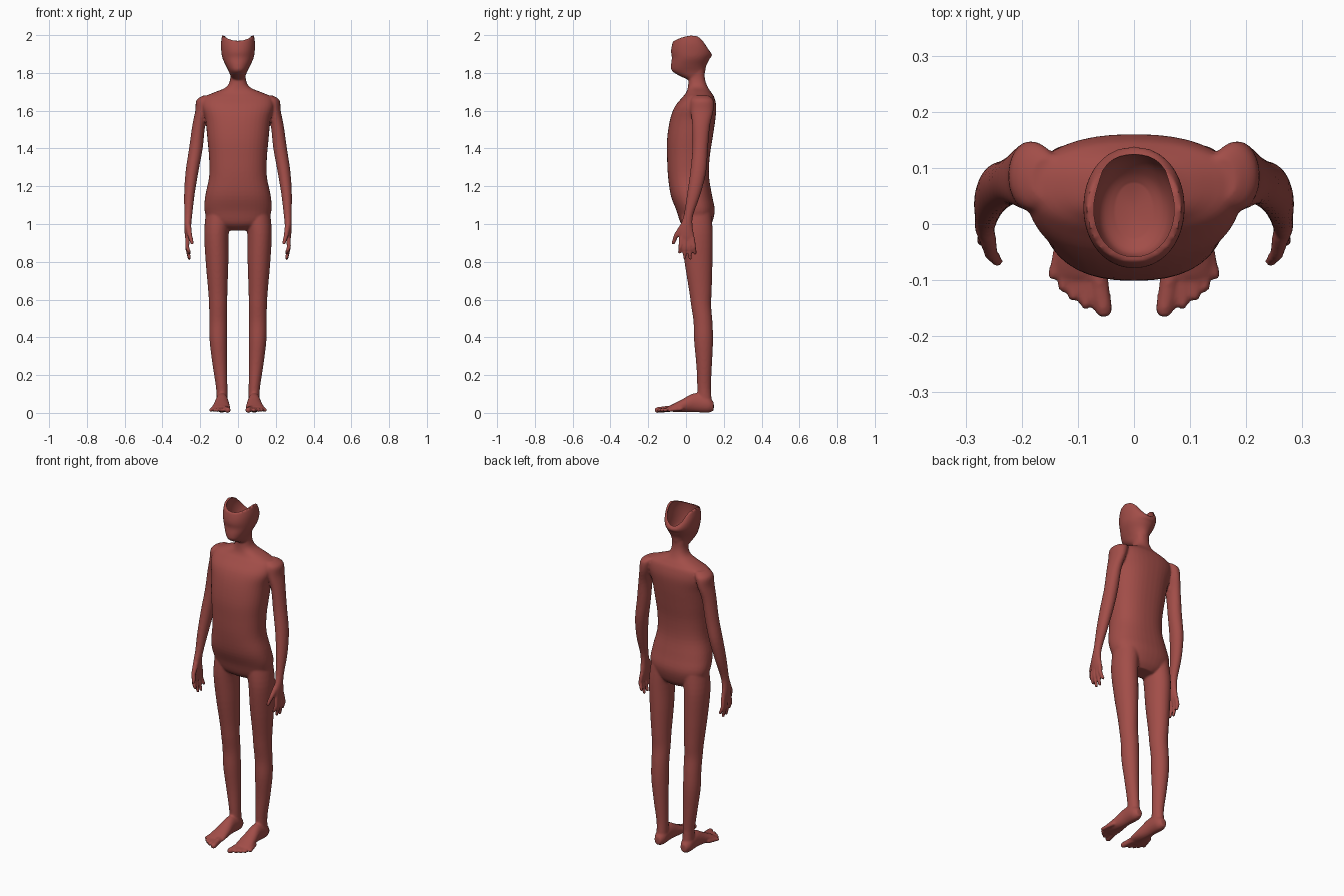
import bpy, bmesh, math
from mathutils import Vector

if "Cube" in bpy.data.objects:
    bpy.data.objects.remove(bpy.data.objects["Cube"])

N = 40


def smooth_rows(rows, steps=4):
    out = []
    for i in range(len(rows) - 1):
        p0, p1, p2 = rows[max(i - 1, 0)], rows[i], rows[i + 1]
        p3 = rows[min(i + 2, len(rows) - 1)]
        for s in range(steps):
            t = s / steps
            out.append([0.5 * (2 * b + (c - a) * t + (2 * a - 5 * b + 4 * c - d) * t * t
                               + (3 * b - a - 3 * c + d) * t ** 3)
                        for a, b, c, d in zip(p0, p1, p2, p3)])
    out.append(list(rows[-1]))
    return out


def loft(bm, rows, axis='Z', power=2.0):
    """rows: centre x, y, z and the two half sizes of each ring"""
    rings, new = [], []
    for cx, cy, cz, a, b in smooth_rows(rows):
        ring = []
        for k in range(N):
            t = 2 * math.pi * k / N
            c, s = math.cos(t), math.sin(t)
            u = a * math.copysign(abs(c) ** (2 / power), c)
            v = b * math.copysign(abs(s) ** (2 / power), s)
            co = (cx + u, cy + v, cz) if axis == 'Z' else (cx + u, cy, cz + v)
            ring.append(bm.verts.new(co))
        rings.append(ring)
        new += ring
    faces = []
    for r0, r1 in zip(rings, rings[1:]):
        for k in range(N):
            j = (k + 1) % N
            faces.append(bm.faces.new((r0[k], r0[j], r1[j], r1[k])))
    for ring in (rings[0], rings[-1]):
        mid = bm.verts.new(sum((v.co for v in ring), Vector()) / N)
        new.append(mid)
        for k in range(N):
            faces.append(bm.faces.new((ring[k], ring[(k + 1) % N], mid)))
    bmesh.ops.recalc_face_normals(bm, faces=faces)
    return new


def capsule(bm, p, q, r0, r1):
    tmp = bmesh.new()
    for c, r in ((p, r0), (q, r1)):
        g = bmesh.ops.create_icosphere(tmp, subdivisions=2, radius=r)
        bmesh.ops.translate(tmp, verts=g['verts'], vec=Vector(c))
    h = bmesh.ops.convex_hull(tmp, input=tmp.verts[:])
    junk = [v for v in tmp.verts if not v.link_faces]
    junk += [v for v in h['geom_interior'] if isinstance(v, bmesh.types.BMVert) and v not in junk]
    bmesh.ops.delete(tmp, geom=junk, context='VERTS')
    bmesh.ops.recalc_face_normals(tmp, faces=tmp.faces[:])
    me = bpy.data.meshes.new("tmp")
    tmp.to_mesh(me)
    tmp.free()
    bm.from_mesh(me)
    bpy.data.meshes.remove(me)


def make(name, bm):
    me = bpy.data.meshes.new(name)
    bm.to_mesh(me)
    bm.free()
    ob = bpy.data.objects.new(name, me)
    bpy.context.collection.objects.link(ob)
    return ob


def bake(ob):
    bpy.ops.object.select_all(action='DESELECT')
    ob.select_set(True)
    bpy.context.view_layer.objects.active = ob
    bpy.ops.object.convert(target='MESH')


def span(rows):
    return [(0, (f + b) / 2, z, w, (b - f) / 2) for z, w, f, b in rows]


bm = bmesh.new()

# torso and neck: height, half width, front y, back y
torso = [(.965, .07, .02, .11), (1.0, .145, -.025, .135), (1.07, .177, -.05, .152),
         (1.15, .173, -.08, .138), (1.25, .153, -.095, .122), (1.35, .153, -.1, .125),
         (1.45, .162, -.1, .14), (1.55, .172, -.085, .155), (1.62, .19, -.06, .16),
         (1.67, .18, -.02, .15), (1.695, .13, .0, .135), (1.725, .062, .01, .115),
         (1.77, .041, .012, .1), (1.83, .045, .0, .1)]
loft(bm, span(torso), power=2.35)

# head, with the rim lower at the brow and at the back
skull = [(1.765, .03, .01, .085), (1.785, .04, -.035, .095), (1.81, .05, -.074, .102),
         (1.84, .065, -.079, .108), (1.88, .083, -.075, .128), (1.92, .089, -.079, .138),
         (1.96, .09, -.076, .134), (2.0, .084, -.068, .118)]
for v in loft(bm, span(skull), power=2.1):
    if v.co.z > 1.88:
        s = math.sin(math.atan2(v.co.y - .03, v.co.x))
        drop = .25 * s * s if s < 0 else .7 * s ** 3
        v.co.z = 1.88 + (v.co.z - 1.88) * (1 - drop)

for m in (1, -1):
    # arms down to the palms
    loft(bm, [(m * x, y, z, a, b) for x, y, z, a, b in [
        (.155, .08, 1.68, .03, .04), (.178, .085, 1.655, .042, .06), (.19, .085, 1.6, .036, .06),
        (.208, .08, 1.52, .034, .047), (.223, .075, 1.4, .036, .041), (.243, .065, 1.28, .034, .042),
        (.257, .042, 1.16, .028, .036), (.263, .014, 1.05, .021, .025), (.266, .002, .99, .018, .033),
        (.266, .004, .935, .015, .04), (.266, .004, .915, .011, .034)]])
    # fingers and thumb
    for y0, y1, z1 in ((-.025, -.034, .85), (-.005, -.007, .822), (.016, .022, .818), (.035, .048, .845)):
        capsule(bm, (m * .266, y0, .925), (m * .27, (y0 + y1) / 2, .88), .0125, .0115)
        capsule(bm, (m * .27, (y0 + y1) / 2, .88), (m * .258, y1, z1), .0115, .009)
    capsule(bm, (m * .262, -.02, .985), (m * .255, -.052, .94), .016, .013)
    capsule(bm, (m * .255, -.052, .94), (m * .243, -.067, .9), .013, .01)
    # legs
    loft(bm, [(m * x, y, z, a, b) for x, y, z, a, b in [
        (.1, .055, 1.06, .07, .08), (.114, .058, .95, .065, .083), (.111, .066, .8, .06, .074),
        (.107, .076, .65, .051, .06), (.105, .08, .57, .048, .053), (.105, .09, .48, .047, .05),
        (.104, .093, .38, .046, .05), (.096, .096, .25, .038, .041), (.086, .096, .13, .03, .036),
        (.084, .1, .05, .03, .038)]])
    # feet and toes
    loft(bm, [(m * x, y, z, a, b) for x, y, z, a, b in [
        (.085, .147, .034, .018, .022), (.085, .115, .045, .033, .044), (.085, .045, .054, .034, .05),
        (.087, -.02, .038, .043, .034), (.09, -.07, .026, .05, .02), (.09, -.095, .02, .045, .014)]], axis='Y')
    for x, y, r in ((.054, -.152, .016), (.086, -.142, .011), (.108, -.129, .0105),
                    (.127, -.112, .01), (.144, -.09, .01)):
        capsule(bm, (m * (x * .7 + .027), y + .065, .022), (m * x, y, .015), r * 1.1, r)

body = make("body", bm)
mod = body.modifiers.new("fuse", 'REMESH')
mod.mode = 'VOXEL'
mod.voxel_size = .006
mod = body.modifiers.new("soften", 'SMOOTH')
mod.factor = .5
mod.iterations = 4
bake(body)

# open skull
bm = bmesh.new()
loft(bm, span([(z, w - .013, f + .016, b - .013) for z, w, f, b in [
    (1.835, .045, -.04, .085), (1.85, .07, -.066, .105)] + skull[4:] + [(2.06, .082, -.066, .116)]]), power=2.1)
cavity = make("skull_cavity_cutter", bm)

# openings where bone would show, snapped to the surface
bm = bmesh.new()


def groove(p, q, r0, r1=None):
    ends = [body.closest_point_on_mesh(Vector(e))[1] for e in (p, q)]
    capsule(bm, ends[0], ends[1], r0, r1 or r0)


groove((0, -.09, 1.872), (0, -.09, 1.858), .006, .01)       # nose
groove((-.018, -.09, 1.826), (.018, -.09, 1.826), .006)     # mouth
for i in range(15):                                         # spine
    z = 1.33 + i * .03
    groove((0, .2, z), (0, .2, z + .006), .008, .005)
for i in range(8):                                          # breastbone
    z, w = 1.53 + i * .022, .01 + .0016 * i
    groove((-w, -.12, z), (w, -.12, z + .01), .006)
for m in (1, -1):
    def g(p, q, r0, r1=None):
        groove((m * p[0], *p[1:]), (m * q[0], *q[1:]), r0, r1)
    g((.025, -.1, 1.918), (.05, -.09, 1.922), .016, .019)   # eyes
    g((.055, -.07, 1.85), (.07, -.03, 1.865), .005)         # cheek
    g((.04, -.02, 1.715), (.1, .02, 1.72), .006)            # collar bone
    g((.118, .02, 1.715), (.18, .05, 1.72), .006)
    g((.06, .17, 1.62), (.12, .17, 1.66), .006)             # shoulder blade
    g((.135, .16, 1.665), (.19, .14, 1.68), .008)
    g((.07, .2, 1.5), (.062, .2, 1.58), .005)
    g((.13, -.1, 1.17), (.15, -.06, 1.19), .007)            # hip
    g((.2, .02, 1.1), (.2, .05, 1.13), .009)
    g((.085, -.1, 1.5), (.1, -.1, 1.515), .005)             # ribs
    g((.07, -.12, 1.2), (.08, -.12, 1.19), .005)
    g((.27, .11, 1.33), (.28, .1, 1.26), .006)              # elbow and forearm
    g((.3, .06, 1.2), (.3, .03, 1.08), .004)
    g((.26, -.04, 1.4), (.27, -.02, 1.36), .005)
    g((.075, .0, .6), (.13, .0, .6), .007)                  # knee
    g((.08, .0, .555), (.125, .0, .555), .006)
    g((.1, .18, .57), (.1, .18, .6), .006)
    for z in (.5, .4, .3, .2):                              # shin
        g((.07 + z * .06, .0, z), (.07 + z * .055, .0, z - .07), .005)
    g((.15, .095, .1), (.15, .095, .12), .008)              # ankle
    for x in (.06, .08, .1):
        g((x, -.03, .12), (x + .003, -.07, .1), .004)       # instep
holes = make("bone_opening_cutter", bm)

for cutter in (cavity, holes):
    cutter.hide_render = True
    mod = body.modifiers.new(cutter.name, 'BOOLEAN')
    mod.operation = 'DIFFERENCE'
    mod.object = cutter
    mod.solver = 'MANIFOLD'
bake(body)
bpy.ops.object.shade_smooth_by_angle(angle=math.radians(40))
for cutter in (cavity, holes):
    bpy.data.objects.remove(cutter)

# dark red surface
mat = bpy.data.materials.new("muscle_red")
mat.diffuse_color = (.36, .075, .065, 1)
mat.use_nodes = True
mat.node_tree.nodes["Principled BSDF"].inputs["Base Color"].default_value = mat.diffuse_color
body.data.materials.clear()
body.data.materials.append(mat)
